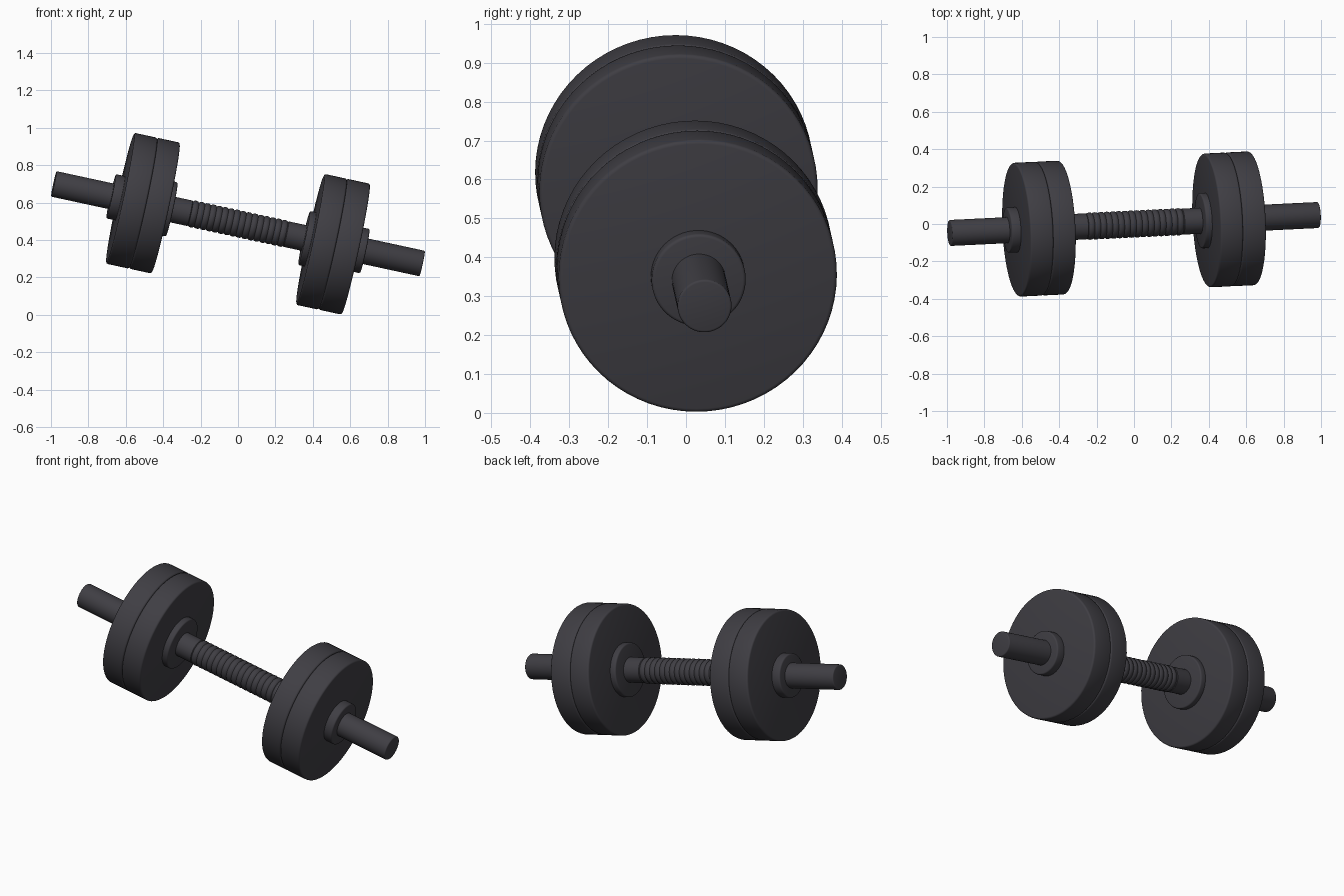
import bpy, bmesh, math
from mathutils import Vector

if "Cube" in bpy.data.objects:
    bpy.data.objects.remove(bpy.data.objects["Cube"])

SEG = 72
CENTRE = Vector((0, 0, 0.487))
AXIS = Vector((1.97, 0.096, -0.426)).normalized()   # tilted bar direction

metal = bpy.data.materials.new("charcoal")
metal.diffuse_color = (0.050, 0.048, 0.057, 1)
metal.use_nodes = True
metal.node_tree.nodes["Principled BSDF"].inputs["Base Color"].default_value = metal.diffuse_color


def lathe(name, profile):
    """Revolve (distance along bar, radius) points around the bar axis."""
    bm = bmesh.new()
    rings = []
    for t, r in profile:
        rings.append([bm.verts.new((r * math.cos(2 * math.pi * i / SEG),
                                    r * math.sin(2 * math.pi * i / SEG), t))
                      for i in range(SEG)])
    for a, b in zip(rings, rings[1:]):
        for i in range(SEG):
            j = (i + 1) % SEG
            bm.faces.new((a[i], a[j], b[j], b[i]))
    bm.faces.new(rings[0])
    bm.faces.new(rings[-1])
    bmesh.ops.recalc_face_normals(bm, faces=bm.faces)
    mesh = bpy.data.meshes.new(name)
    bm.to_mesh(mesh)
    bm.free()
    mesh.materials.append(metal)
    ob = bpy.data.objects.new(name, mesh)
    bpy.context.collection.objects.link(ob)
    ob.rotation_mode = 'QUATERNION'
    ob.rotation_quaternion = AXIS.to_track_quat('Z', 'Y')
    ob.location = CENTRE
    bpy.ops.object.select_all(action='DESELECT')
    ob.select_set(True)
    bpy.context.view_layer.objects.active = ob
    bpy.ops.object.shade_smooth_by_angle(angle=math.radians(35))
    return ob


def rounded(t0, t1, r, b):
    """Profile of a disc with rounded rims of bevel size b."""
    arc = [(b * (1 - math.sin(k * math.pi / 6)), b * (1 - math.cos(k * math.pi / 6)))
           for k in range(4)]
    end = [(t1 - dt, r - dr) for dt, dr in reversed(arc)]
    start = [(t0 + dt, r - dr) for dt, dr in arc]
    # order each rim from the flat face to the outside, then back to the far face
    return sorted(start, key=lambda p: p[1]) + sorted(end, key=lambda p: -p[1])


# Bar with a ridged grip in the middle
profile = rounded(-1.009, 1.009, 0.0695, 0.006)
first, last = profile[:4], profile[4:]
ridges, half = 16, 0.26
pitch = 2 * half / ridges
grip = []
for n in range(ridges):
    t = -half + n * pitch
    grip += [(t, 0.066), (t + 0.2 * pitch, 0.0715), (t + 0.5 * pitch, 0.073),
             (t + 0.8 * pitch, 0.0715)]
grip.append((half, 0.066))
lathe("bar", first + [(-half - 0.004, 0.0695)] + grip
      + [(half + 0.004, 0.0695)] + last)

# Weights and collars on both ends
for label, s in (("left", -1), ("right", 1)):
    for part, t0, t1, r, b in (
            ("inner_collar", 0.362, 0.41, 0.148, 0.008),
            ("inner_plate", 0.396, 0.519, 0.358, 0.010),
            ("outer_plate", 0.519, 0.645, 0.358, 0.010),
            ("outer_collar", 0.63, 0.695, 0.121, 0.008)):
        lathe(f"{label}_{part}", [(s * t, rr) for t, rr in rounded(t0, t1, r, b)])
